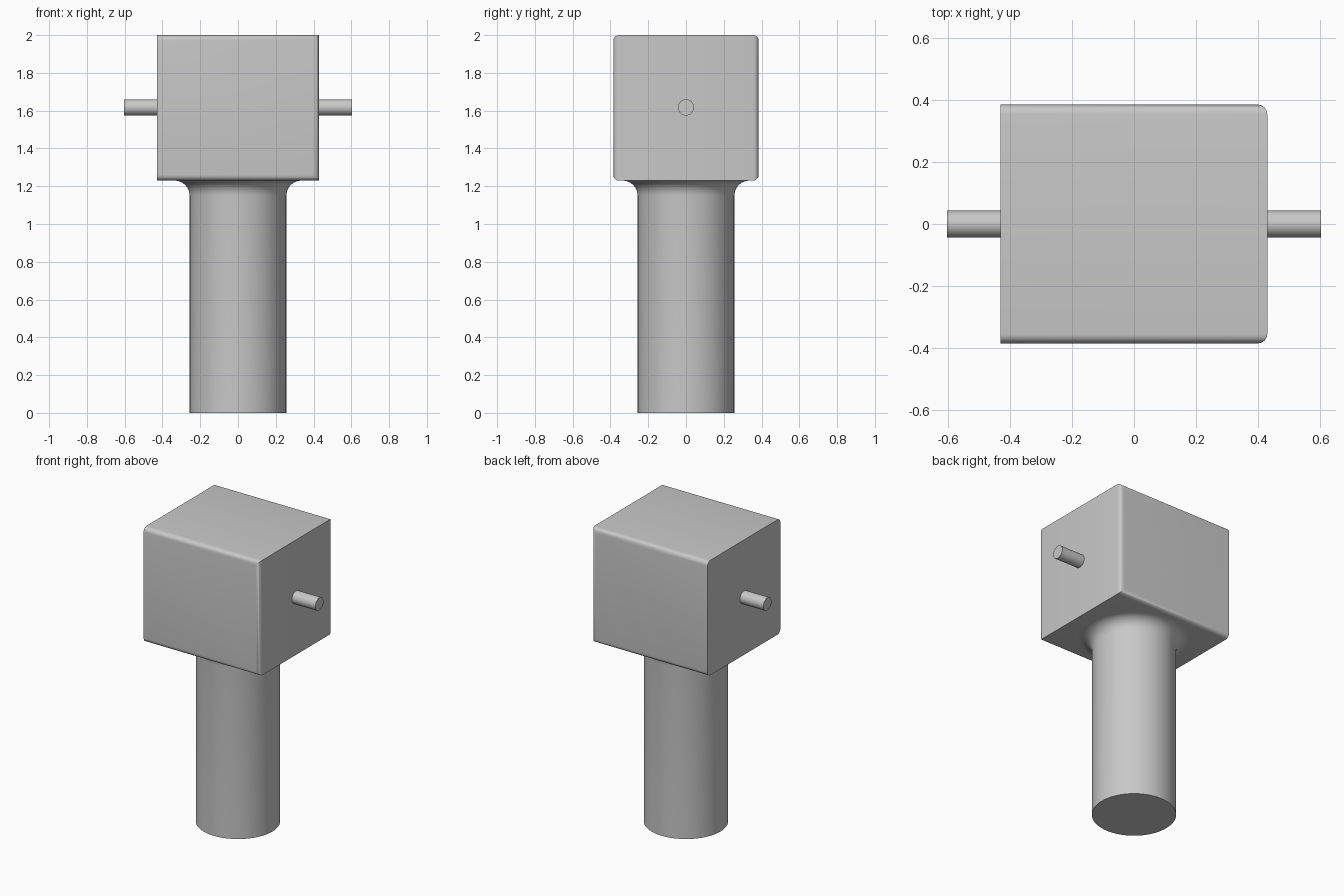
import bpy, bmesh, math
from mathutils import Matrix

cube = bpy.data.objects.get("Cube")
if cube:
    bpy.data.objects.remove(cube, do_unlink=True)

GREY = (0.58, 0.58, 0.58, 1)
mat = bpy.data.materials.new("plain grey")
mat.use_nodes = True
mat.diffuse_color = GREY
mat.node_tree.nodes["Principled BSDF"].inputs["Base Color"].default_value = GREY


def finish(bm, name):
    """Turn a bmesh into a smooth-shaded object with sharp edges kept."""
    bmesh.ops.recalc_face_normals(bm, faces=bm.faces)
    mesh = bpy.data.meshes.new(name)
    bm.to_mesh(mesh)
    bm.free()
    mesh.materials.append(mat)
    obj = bpy.data.objects.new(name, mesh)
    bpy.context.collection.objects.link(obj)
    bpy.ops.object.select_all(action='DESELECT')
    obj.select_set(True)
    bpy.context.view_layer.objects.active = obj
    bpy.ops.object.shade_smooth_by_angle(angle=math.radians(35))
    return obj


# Head: a block with its lengthwise edges and its two +x upright edges rounded
half_x, half_y, bottom, top = 0.43, 0.385, 1.23, 2.0
bm = bmesh.new()
bmesh.ops.create_cube(bm, size=1)
bmesh.ops.scale(bm, verts=bm.verts, vec=(2 * half_x, 2 * half_y, top - bottom))
bmesh.ops.translate(bm, verts=bm.verts, vec=(0, 0, (top + bottom) / 2))


def is_rounded(edge):
    d = edge.verts[1].co - edge.verts[0].co
    upright = abs(d.z) > 0.1 and edge.verts[0].co.x > 0
    return abs(d.x) > 0.1 or upright


bmesh.ops.bevel(bm, geom=[e for e in bm.edges if is_rounded(e)], offset=0.03,
                offset_type='OFFSET', segments=6, profile=0.5, affect='EDGES')
finish(bm, "head_block")

# Handle: a round shaft flaring into the underside of the head
radius, flare, steps = 0.256, 0.08, 8
profile = [(0, 0), (radius, 0)]
for i in range(steps + 1):
    a = math.pi / 2 * i / steps
    profile.append((radius + flare * (1 - math.cos(a)),
                    bottom - flare + flare * math.sin(a)))
profile.append((0, bottom))
bm = bmesh.new()
verts = [bm.verts.new((r, 0, z)) for r, z in profile]
edges = [bm.edges.new(pair) for pair in zip(verts, verts[1:])]
bmesh.ops.spin(bm, geom=verts + edges, axis=(0, 0, 1), cent=(0, 0, 0),
               angle=math.tau, steps=64)
bmesh.ops.remove_doubles(bm, verts=bm.verts, dist=0.0001)
finish(bm, "handle")

# Pins: one short rod on each side of the head
pin_end, pin_z = 0.604, 1.617
for side, name in ((1, "left_pin"), (-1, "right_pin")):
    bm = bmesh.new()
    place = (Matrix.Translation((side * (half_x + pin_end) / 2, 0, pin_z))
             @ Matrix.Rotation(math.pi / 2, 4, 'Y'))
    bmesh.ops.create_cone(bm, cap_ends=True, segments=32, radius1=0.043,
                          radius2=0.043, depth=pin_end - half_x, matrix=place)
    finish(bm, name)
